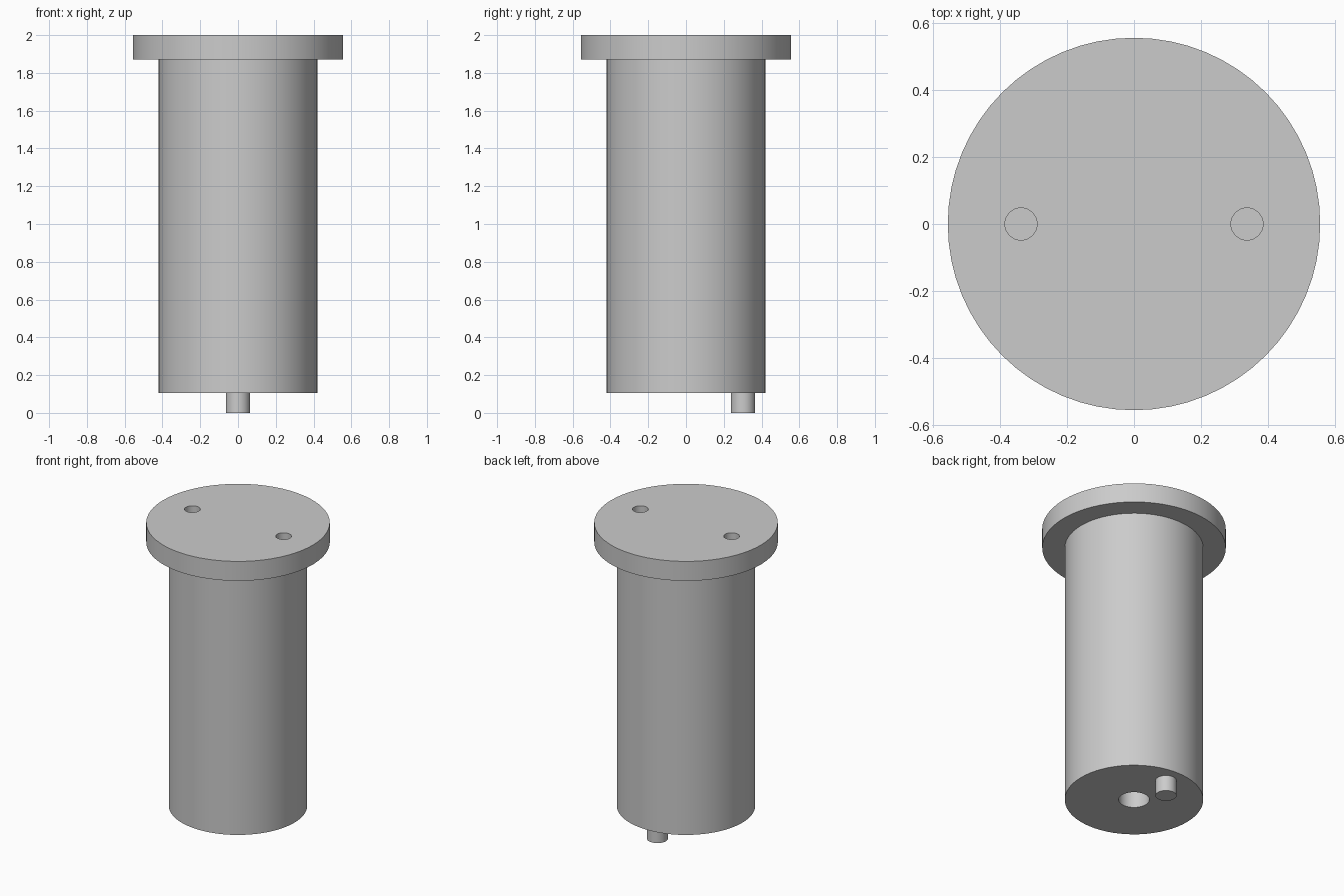
import bpy
import bmesh
from math import radians, tau
from mathutils import Vector

cube = bpy.data.objects.get("Cube")
if cube:
    bpy.data.objects.remove(cube, do_unlink=True)

grey = bpy.data.materials.new("plain grey")
grey.use_nodes = True
grey.diffuse_color = (0.6, 0.6, 0.6, 1)
grey.node_tree.nodes["Principled BSDF"].inputs["Base Color"].default_value = (0.6, 0.6, 0.6, 1)


def lathe(name, profile, location=(0, 0, 0), steps=64):
    """Revolve (radius, height) points around z into a closed solid."""
    bm = bmesh.new()
    verts = [bm.verts.new((r, 0, z)) for r, z in profile]
    edges = [bm.edges.new(pair) for pair in zip(verts, verts[1:])]
    bmesh.ops.spin(bm, geom=verts + edges, cent=(0, 0, 0), axis=(0, 0, 1),
                   angle=tau, steps=steps, use_duplicate=False)
    bmesh.ops.remove_doubles(bm, verts=bm.verts, dist=0.0001)
    bmesh.ops.recalc_face_normals(bm, faces=bm.faces)
    mesh = bpy.data.meshes.new(name)
    bm.to_mesh(mesh)
    bm.free()
    mesh.materials.append(grey)
    obj = bpy.data.objects.new(name, mesh)
    obj.location = Vector(location)
    bpy.context.collection.objects.link(obj)
    return obj


def activate(obj):
    bpy.ops.object.select_all(action='DESELECT')
    obj.select_set(True)
    bpy.context.view_layer.objects.active = obj


def rod(name, radius, bottom, top, x=0, y=0):
    return lathe(name, [(0, bottom), (radius, bottom), (radius, top), (0, top)],
                 (x, y, 0), 32)


# Cylinder with a wide flange on top and a blind bore underneath
BASE, RIM, TOP = 0.105, 1.87, 2.0
BORE = 0.093
body = lathe("flanged_body", [
    (0, 0.5), (BORE, 0.5), (BORE, BASE), (0.42, BASE),
    (0.42, RIM), (0.557, RIM), (0.557, TOP), (0, TOP)])

# Two small blind holes in the top face
for side in (-1, 1):
    cutter = rod("hole_cutter", 0.048, 1.74, 2.1, x=side * 0.338)
    cutter.hide_render = True
    cut = body.modifiers.new("top_hole", 'BOOLEAN')
    cut.operation = 'DIFFERENCE'
    cut.solver = 'EXACT'
    cut.object = cutter
    activate(body)
    bpy.ops.object.modifier_apply(modifier=cut.name)
    bpy.data.objects.remove(cutter, do_unlink=True)

# Off-centre locating pin below
pin = rod("locating_pin", 0.064, 0, BASE + 0.01, y=0.302)

for part in (body, pin):
    activate(part)
    bpy.ops.object.shade_smooth_by_angle(angle=radians(30))
